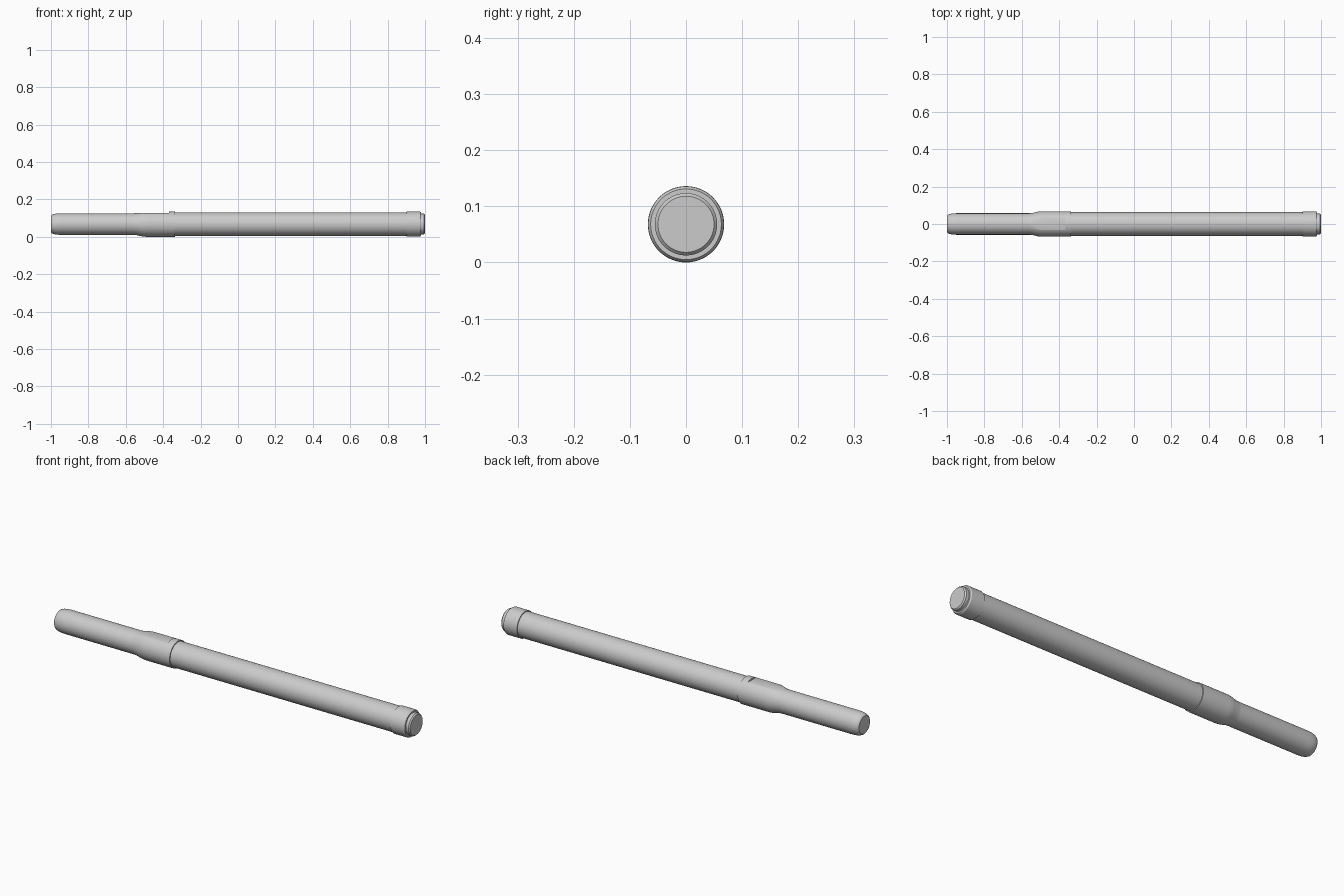
import bpy, math

if "Cube" in bpy.data.objects:
    bpy.data.objects.remove(bpy.data.objects["Cube"])

AXIS_Z = 0.068
SEGMENTS = 64

grey = bpy.data.materials.new("light grey")
grey.diffuse_color = (0.6, 0.6, 0.6, 1)
grey.use_nodes = True
grey.node_tree.nodes["Principled BSDF"].inputs["Base Color"].default_value = grey.diffuse_color


def lathe(name, profile):
    """Closed solid turned around the long axis from (x, radius) points."""
    verts, faces, n = [], [], SEGMENTS
    for x, r in profile:
        for i in range(n):
            a = 2 * math.pi * i / n
            verts.append((x, r * math.cos(a), AXIS_Z + r * math.sin(a)))
    for k in range(len(profile) - 1):
        for i in range(n):
            j = (i + 1) % n
            faces.append((k * n + i, (k + 1) * n + i, (k + 1) * n + j, k * n + j))
    last = (len(profile) - 1) * n
    faces.append(tuple(range(n)))
    faces.append(tuple(last + i for i in reversed(range(n))))
    mesh = bpy.data.meshes.new(name)
    mesh.from_pydata(verts, [], faces)
    mesh.flip_normals()
    mesh.update()
    mesh.materials.append(grey)
    obj = bpy.data.objects.new(name, mesh)
    bpy.context.collection.objects.link(obj)
    return obj


def smooth(obj):
    bpy.ops.object.select_all(action='DESELECT')
    obj.select_set(True)
    bpy.context.view_layer.objects.active = obj
    bpy.ops.object.shade_smooth_by_angle(angle=math.radians(30))


# Rounded handle that flares into a collar
handle = lathe("handle", [
    (-1.0, 0.044), (-0.996, 0.049), (-0.986, 0.0535), (-0.97, 0.0565),
    (-0.95, 0.0575), (-0.56, 0.0575), (-0.545, 0.0585), (-0.515, 0.0655),
    (-0.50, 0.0675), (-0.485, 0.068), (-0.336, 0.068)])

# Flat cut along the top of the collar, leaving a raised lip
bpy.ops.mesh.primitive_cube_add(size=1, location=(-0.52, 0, 0.178))
cutter = bpy.context.object
cutter.name = "flat_cutter"
cutter.dimensions = (0.30, 0.2, 0.10)
bpy.ops.object.transform_apply(location=False, rotation=False, scale=True)
cut = handle.modifiers.new("flat", 'BOOLEAN')
cut.operation = 'DIFFERENCE'
cut.solver = 'EXACT'
cut.object = cutter
bpy.context.view_layer.objects.active = handle
bpy.ops.object.modifier_apply(modifier="flat")
bpy.data.objects.remove(cutter)
smooth(handle)

# Long main tube
smooth(lathe("tube", [(-0.345, 0.063), (0.91, 0.063)]))

# End cap with chamfered rim
smooth(lathe("end_cap", [(0.90, 0.0675), (0.972, 0.0675), (0.979, 0.063)]))

# Small end plug with bevelled edge
smooth(lathe("end_plug", [(0.97, 0.0555), (0.994, 0.0555), (1.0, 0.050)]))
